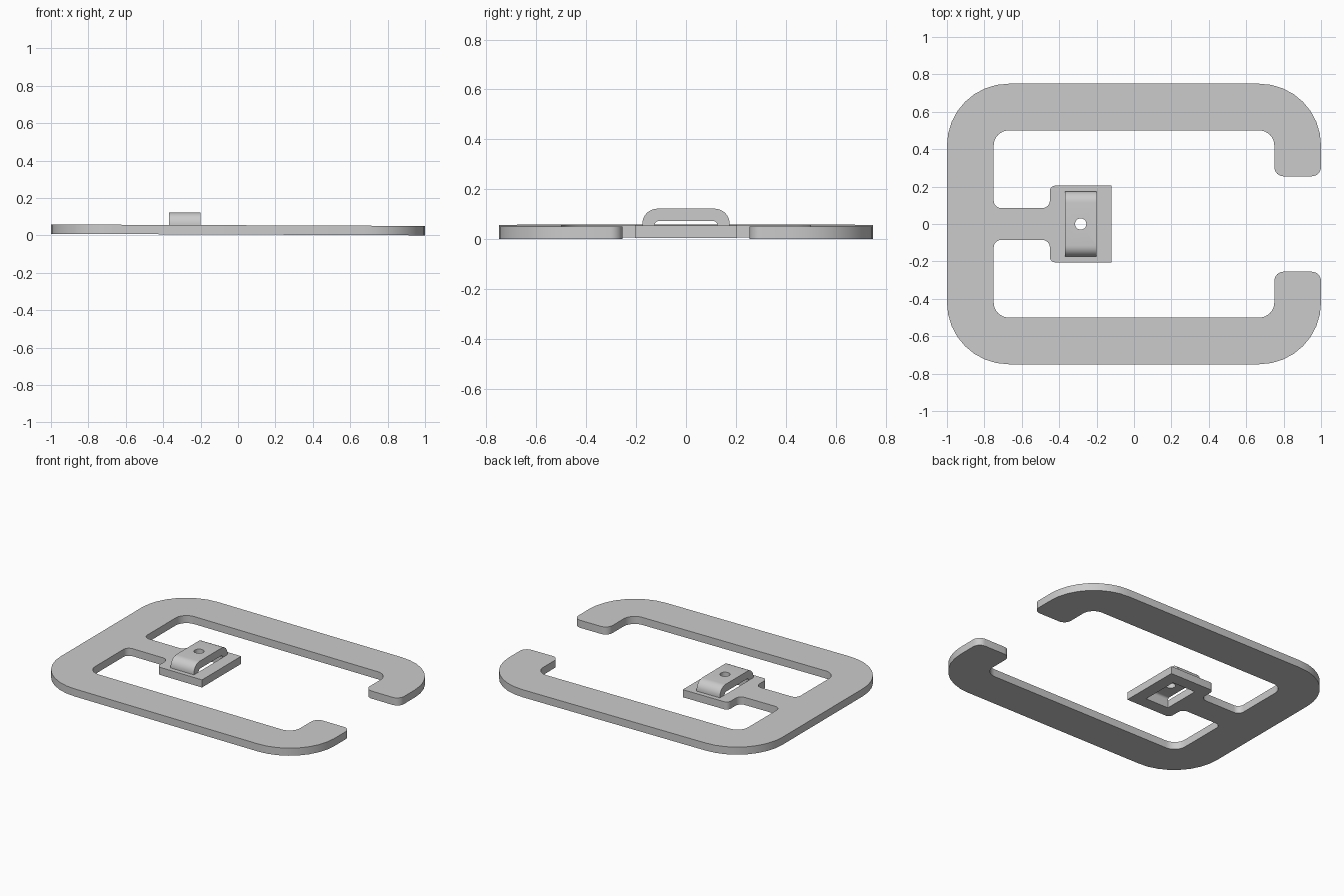
import bpy
from math import pi
from mathutils import Vector, Matrix

if "Cube" in bpy.data.objects:
    bpy.data.objects.remove(bpy.data.objects["Cube"])


def fillet(corners, steps=8):
    """Round each (x, y, radius) corner of a right-angled outline."""
    pts = []
    for i, (x, y, r) in enumerate(corners):
        p = Vector((x, y))
        if r == 0:
            pts.append(p)
            continue
        a = (Vector(corners[i - 1][:2]) - p).normalized()
        b = (Vector(corners[(i + 1) % len(corners)][:2]) - p).normalized()
        centre = p + (a + b) * r
        for k in range(steps + 1):
            t = k / steps
            d = Matrix.Rotation(t * pi / 2, 2)
            c, s = d[0][0], d[1][0]
            pts.append(centre - b * r * c - a * r * s)
    return pts


def mirrored(half):
    return half + [(x, -y, r) for x, y, r in reversed(half)]


def extruded(name, loops, depth, matrix):
    """Filled outline (with holes) extruded evenly about its plane."""
    curve = bpy.data.curves.new(name + "_outline", "CURVE")
    curve.dimensions = "2D"
    curve.fill_mode = "BOTH"
    curve.extrude = depth / 2
    for loop in loops:
        sp = curve.splines.new("POLY")
        sp.points.add(len(loop) - 1)
        for q, p in zip(sp.points, loop):
            q.co = (p[0], p[1], 0, 1)
        sp.use_cyclic_u = True
    ob = bpy.data.objects.new(name, curve)
    bpy.context.collection.objects.link(ob)
    bpy.ops.object.select_all(action="DESELECT")
    ob.select_set(True)
    bpy.context.view_layer.objects.active = ob
    bpy.ops.object.convert(target="MESH")
    ob = bpy.context.object
    ob.name = name
    ob.data.transform(matrix)
    # Weld the caps to the walls so the part is one closed solid
    import bmesh
    bm = bmesh.new()
    bm.from_mesh(ob.data)
    bmesh.ops.remove_doubles(bm, verts=bm.verts, dist=1e-5)
    bmesh.ops.recalc_face_normals(bm, faces=bm.faces)
    bm.to_mesh(ob.data)
    bm.free()
    bpy.ops.object.shade_smooth_by_angle(angle=0.6)
    return ob


# Open frame with its inner tongue and pad, and the slot under the bridge
frame_half = [
    (-0.12, 0.205, 0), (-0.45, 0.205, 0.03), (-0.45, 0.085, 0.04),
    (-0.75, 0.085, 0.04), (-0.75, 0.5, 0.08), (0.75, 0.5, 0.08),
    (0.75, 0.255, 0.05), (1, 0.255, 0.05), (1, 0.75, 0.33), (-1, 0.75, 0.33),
]
slot = [(-0.37, -0.125), (-0.2, -0.125), (-0.2, 0.125), (-0.37, 0.125)]
tilt = Matrix.Identity(4)
tilt[2][0] = -0.004
tilt[2][3] = 0.029
frame = extruded("open_frame", [fillet(mirrored(frame_half)), slot], 0.05, tilt)

# Raised bridge: arch profile (y, z) extruded along x
arch = fillet([
    (-0.175, 0.05, 0), (-0.125, 0.05, 0), (-0.125, 0.072, 0.015),
    (0.125, 0.072, 0.015), (0.125, 0.05, 0), (0.175, 0.05, 0),
    (0.175, 0.122, 0.06), (-0.175, 0.122, 0.06),
])
to_yz = Matrix(((0, 0, 1, -0.285), (1, 0, 0, 0), (0, 1, 0, 0), (0, 0, 0, 1)))
bridge = extruded("bridge", [arch], 0.17, to_yz)

# Pin hole through the bridge
bpy.ops.mesh.primitive_cylinder_add(vertices=32, radius=0.03, depth=0.2,
                                    location=(-0.285, 0, 0.1))
cutter = bpy.context.object
cutter.name = "pin_hole_cutter"
cutter.hide_render = True
cutter.display_type = "WIRE"
cut = bridge.modifiers.new("pin_hole", "BOOLEAN")
cut.operation = "DIFFERENCE"
cut.solver = "EXACT"
cut.object = cutter
